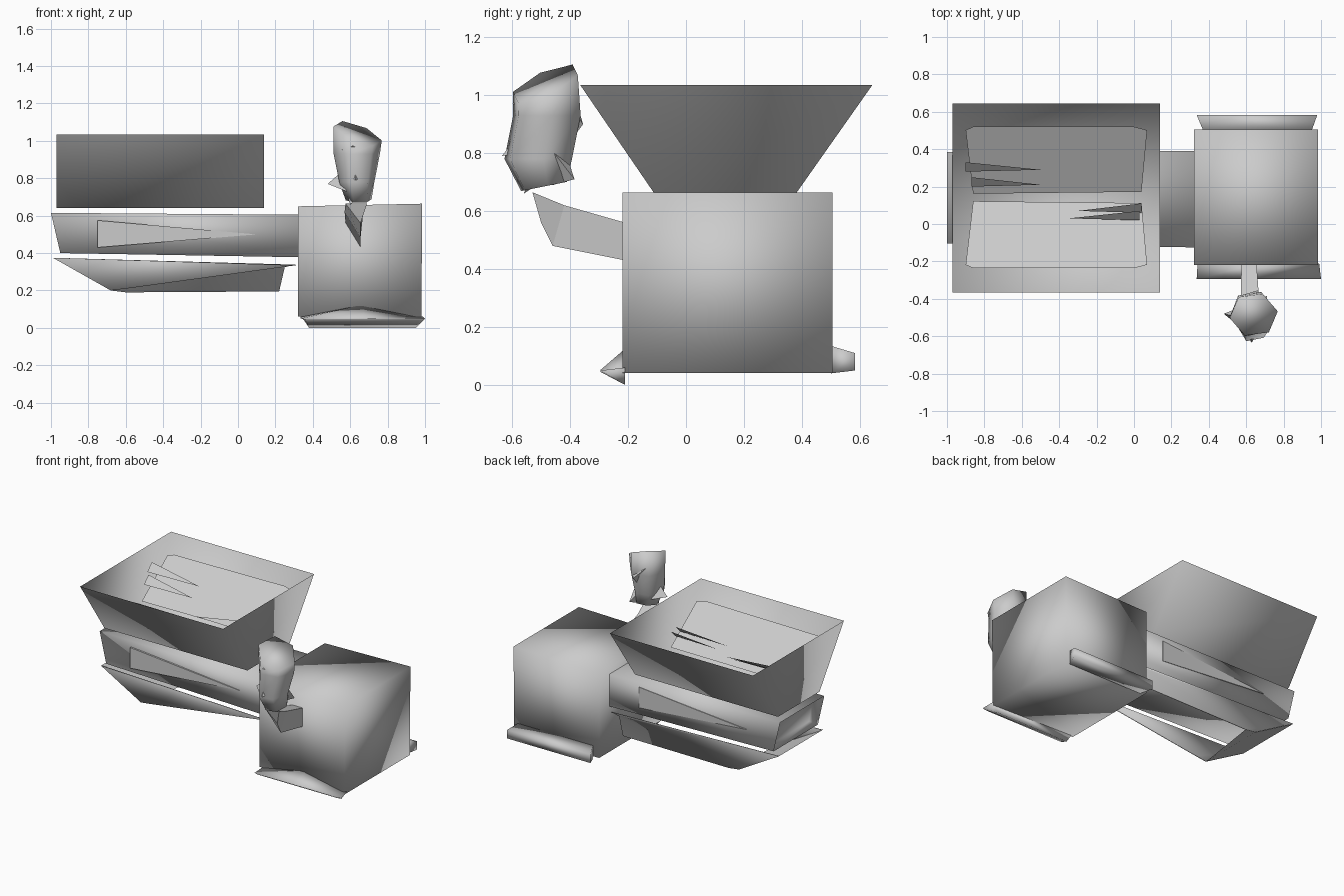
import bpy, math
from mathutils import Vector


def make(name, verts, faces, smooth=True):
    me = bpy.data.meshes.new(name)
    me.from_pydata([Vector(v) for v in verts], [], faces)
    me.update()
    if smooth:
        me.shade_smooth()
    ob = bpy.data.objects.new(name, me)
    bpy.context.collection.objects.link(ob)
    return ob


def loft(name, rings, start=True, end=True, smooth=True):
    """Bridge equal rings of points; optionally cap the two ends."""
    n = len(rings[0])
    verts = [p for r in rings for p in r]
    faces = [(k * n + i, k * n + (i + 1) % n, (k + 1) * n + (i + 1) % n, (k + 1) * n + i)
             for k in range(len(rings) - 1) for i in range(n)]
    if start:
        faces.append(tuple(range(n))[::-1])
    if end:
        faces.append(tuple(range(len(verts) - n, len(verts))))
    return make(name, verts, faces, smooth)


def rect(x0, x1, y0, y1, z, tilt=0.0):
    return [(x0, y0, z), (x1, y0, z + tilt), (x1, y1, z + tilt), (x0, y1, z)]


def rect_x(x, y0, y1, z0, z1, lean=0.0):
    return [(x + lean, y0, z0), (x + lean, y1, z0), (x, y1, z1), (x, y0, z1)]


# Engine box, slightly flared to the right
loft("engine_box", [rect(0.32, 0.98, -0.22, 0.505, 0.06, -0.018),
                    rect(0.32, 0.985, -0.22, 0.505, 0.65, 0.014)])

# Wedge bumpers, front and back
loft("front_bumper", [[(0.34, -0.21, 0.06), (0.38, -0.21, 0.0), (0.95, -0.21, 0.0),
                       (0.99, -0.21, 0.06), (0.67, -0.21, 0.125)],
                      [(0.335, -0.295, 0.05), (0.36, -0.295, 0.045), (0.97, -0.295, 0.045),
                       (1.0, -0.295, 0.05), (0.67, -0.295, 0.052)]])
loft("back_bumper", [[(0.37, 0.5, 0.04), (0.95, 0.5, 0.04), (0.95, 0.5, 0.135), (0.37, 0.5, 0.135)],
                     [(0.335, 0.583, 0.05), (0.98, 0.583, 0.05), (0.98, 0.583, 0.11), (0.335, 0.583, 0.11)]])

# Open hopper with sloping long sides
loft("hopper", [rect(-0.97, 0.14, -0.095, 0.365, 0.64),
                rect(-0.97, 0.14, -0.365, 0.643, 1.035)], end=False)

# V-shaped liner sheets inside the hopper, mirrored about the hopper centre line
for label, s in (("front", -1), ("back", 1)):
    def p(x, d, z):
        return (x, 0.142 + s * d, z)
    f = (0, 1, 2, 3, 4, 5)
    make(label + "_liner", [p(-0.86, 0.02, 0.76), p(-0.9, 0.36, 0.94), p(-0.86, 0.378, 0.95),
                            p(0.0, 0.378, 0.96), p(0.07, 0.36, 0.95), p(0.04, 0.03, 0.76)],
         [f if s < 0 else f[::-1]])
# Thin slivers lying in the hopper
for i, (x0, x1, y, z) in enumerate([(-0.9, -0.5, 0.31, 0.95), (-0.87, -0.5, 0.23, 0.9),
                                    (0.03, -0.35, 0.05, 0.88), (0.04, -0.3, 0.09, 0.86)]):
    make("hopper_sliver_%d" % i, [(x0, y - 0.03, z - 0.04), (x0, y + 0.02, z + 0.01),
                                  (x1, y - 0.02, z - 0.04)], [(0, 1, 2)], False)

# Chassis beam with a recessed left end
loft("chassis_beam", [rect_x(-0.93, -0.08, 0.36, 0.42, 0.59, 0.03),
                      rect_x(-1.0, -0.105, 0.385, 0.40, 0.615, 0.05),
                      rect_x(0.32, -0.125, 0.39, 0.378, 0.605)])
# Triangular side panels, pointing opposite ways on the two sides
for label, y, d, x0, x1 in (("front", -0.114, -0.012, -0.75, 0.1), ("back", 0.38, 0.012, 0.09, -0.74)):
    tri = [(x0, 0.43), (x1, 0.5), (x0, 0.575)]
    loft(label + "_side_panel", [[(x, y, z) for x, z in tri], [(x, y + d, z) for x, z in tri]],
         smooth=False)

# Lower skid: tapering front rail, full-depth back rail, open underneath
front_rail = [(-0.99, 0.375), (-0.68, 0.2), (-0.6, 0.21), (0.31, 0.335)]
back_rail = [(-0.99, 0.375), (-0.68, 0.2), (-0.6, 0.19), (0.22, 0.195), (0.25, 0.325), (0.31, 0.338)]
for label, outline, y, d in (("front", front_rail, -0.105, 0.006), ("back", back_rail, 0.385, -0.006)):
    loft(label + "_skid_rail", [[(x, y, z) for x, z in outline],
                                [(x, y + d, z) for x, z in outline]])
make("skid_nose_plate", [(-0.99, -0.1, 0.375), (-0.99, 0.38, 0.375), (-0.68, 0.38, 0.2),
                         (-0.68, -0.1, 0.2), (-0.6, 0.38, 0.19)],
     [(0, 1, 2, 3), (3, 2, 4)])

# Neck bracket rising from the box front
loft("neck", [[(0.575, -0.21, 0.56), (0.655, -0.21, 0.56), (0.655, -0.21, 0.43)],
              [(0.57, -0.42, 0.62), (0.67, -0.42, 0.62), (0.655, -0.46, 0.48)],
              [(0.575, -0.53, 0.665), (0.69, -0.53, 0.665), (0.655, -0.50, 0.56)]], smooth=False)

# Faceted head: z, tilt along x and y, centre x/y, radii
rings = []
for z, tx, ty, cx, cy, rx, ry in [(0.685, 0, 0.2, 0.645, -0.49, 0.07, 0.085),
                                  (0.78, 0, 0, 0.635, -0.51, 0.095, 0.125),
                                  (0.93, 0, 0, 0.635, -0.48, 0.125, 0.125),
                                  (1.04, -0.35, 0.4, 0.64, -0.485, 0.13, 0.12)]:
    ring = []
    for i in range(6):
        a = math.tau * i / 6 + 0.15
        x, y = rx * math.cos(a), ry * math.sin(a)
        ring.append((cx + x, cy + y, z + tx * x + ty * y))
    rings.append(ring)
loft("head", rings)


def spike(name, base, tip):
    make(name, list(base) + [tip], [(0, 1, 3), (1, 2, 3), (2, 0, 3), (2, 1, 0)], False)


# Jagged features on the head
spike("left_ear", [(0.58, -0.56, 0.73), (0.58, -0.44, 0.74), (0.57, -0.5, 0.85)], (0.48, -0.48, 0.77))
spike("nose", [(0.59, -0.58, 0.8), (0.66, -0.58, 0.8), (0.62, -0.57, 0.88)], (0.63, -0.635, 0.79))
spike("brow", [(0.55, -0.55, 0.95), (0.72, -0.55, 0.95), (0.64, -0.54, 1.01)], (0.61, -0.6, 0.97))
spike("chin", [(0.58, -0.53, 0.73), (0.7, -0.53, 0.73), (0.64, -0.44, 0.74)], (0.6, -0.56, 0.66))
spike("jaw", [(0.62, -0.42, 0.82), (0.71, -0.47, 0.82), (0.64, -0.46, 0.69)], (0.71, -0.385, 0.71))
spike("nape", [(0.58, -0.38, 0.98), (0.7, -0.4, 0.96), (0.64, -0.4, 0.84)], (0.66, -0.355, 0.9))
